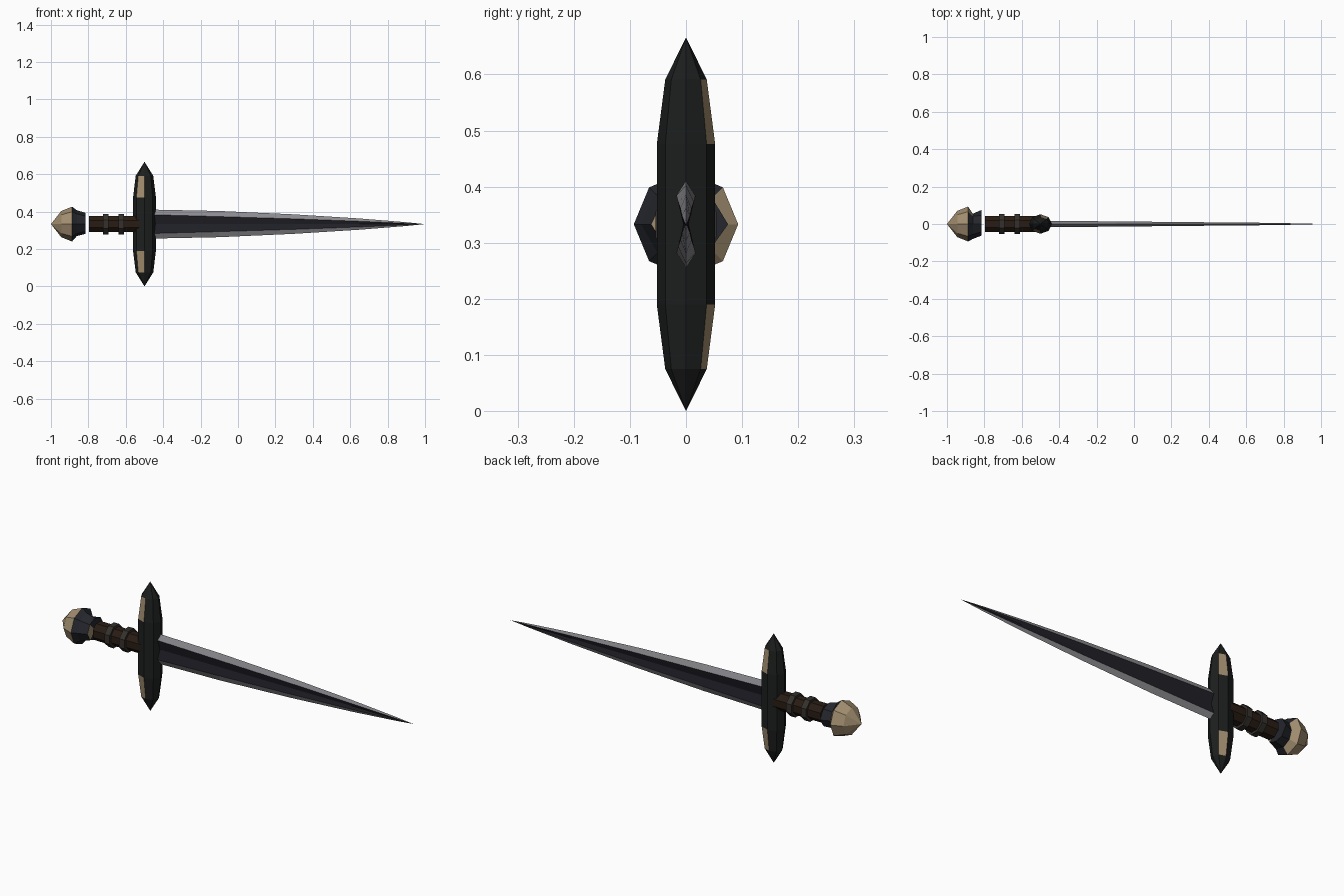
import bpy, bmesh, math

if "Cube" in bpy.data.objects:
    bpy.data.objects.remove(bpy.data.objects["Cube"])

CZ = 0.333  # height of the sword's long axis


def material(name, rgb):
    m = bpy.data.materials.new(name)
    m.diffuse_color = (*rgb, 1)
    m.use_nodes = True
    m.node_tree.nodes["Principled BSDF"].inputs["Base Color"].default_value = m.diffuse_color
    return m


GOLD = material("pale_gold", (0.36, 0.27, 0.16))
BLACK = material("black_iron", (0.012, 0.013, 0.013))
NAVY = material("dark_collar", (0.018, 0.02, 0.026))
STEEL = material("edge_steel", (0.26, 0.26, 0.28))
DARK = material("blade_core", (0.014, 0.014, 0.02))
WOOD = material("grip_wood", (0.022, 0.012, 0.007))
BAND = material("grip_band", (0.035, 0.03, 0.025))


def loft(name, rings, mats, pick=None):
    """Skin a list of rings; a one-point ring makes a tip. pick(ring, side) -> material slot."""
    bm = bmesh.new()
    vs = [[bm.verts.new(p) for p in r] for r in rings]
    n = max(len(r) for r in rings)
    for i in range(len(vs) - 1):
        a, b = vs[i], vs[i + 1]
        for j in range(n):
            k = (j + 1) % n
            if len(a) == 1:
                f = bm.faces.new((a[0], b[j], b[k]))
            elif len(b) == 1:
                f = bm.faces.new((a[j], a[k], b[0]))
            else:
                f = bm.faces.new((a[j], a[k], b[k], b[j]))
            f.material_index = pick(i, j) if pick else 0
    for r in (vs[0], vs[-1]):
        if len(r) > 1:
            bm.faces.new(r)
    bmesh.ops.recalc_face_normals(bm, faces=bm.faces)
    me = bpy.data.meshes.new(name)
    bm.to_mesh(me)
    bm.free()
    for m in mats:
        me.materials.append(m)
    ob = bpy.data.objects.new(name, me)
    bpy.context.collection.objects.link(ob)
    return ob


def ring_x(x, r, n=8, turn=0.0):
    """Ring around the long axis; r is a number or one radius per corner."""
    rs = r if isinstance(r, (list, tuple)) else [r] * n
    return [(x, rs[j] * math.cos(turn + math.tau * j / n),
             CZ + rs[j] * math.sin(turn + math.tau * j / n)) for j in range(n)]


# blade: bevelled edges and a shallow fuller on both faces
def blade_ring(x, w, core, t):
    return [(x, y, CZ + z) for y, z in
            ((0, w), (t, core), (t * 0.3, 0), (t, -core),
             (0, -w), (-t, -core), (-t * 0.3, 0), (-t, core))]


blade = [blade_ring(*s) for s in (
    (-0.49, 0.078, 0.051, 0.017), (-0.1, 0.070, 0.040, 0.014),
    (0.3, 0.052, 0.028, 0.010), (0.65, 0.030, 0.015, 0.007),
    (0.9, 0.010, 0.004, 0.003))]
loft("blade", blade + [[(1.0, 0, CZ)]], [STEEL, DARK],
     lambda i, j: 0 if j in (0, 3, 4, 7) else 1)


# crossguard: eight-sided tapered bar with pale inlays on one front and one back facet
def guard_ring(z, rx, ry):
    return [(-0.5 + rx * math.cos(math.tau * j / 8), ry * math.sin(math.tau * j / 8), z)
            for j in range(8)]


half = ((0.075, 0.047, 0.037), (0.19, 0.061, 0.052))
guard = [[(-0.5, 0, 0)]]
guard += [guard_ring(z, a, b) for z, a, b in half]
guard += [guard_ring(2 * CZ - z, a, b) for z, a, b in reversed(half)]
guard += [[(-0.5, 0, 2 * CZ)]]
loft("crossguard", guard, [BLACK, GOLD],
     lambda i, j: 1 if i in (1, 3) and j in (1, 5) else 0)

# grip and its two raised bands
T = math.pi / 8
loft("grip", [ring_x(-0.797, 0.047, turn=T), ring_x(-0.5, 0.047, turn=T)], [WOOD])
for k, x in enumerate((-0.708, -0.624)):
    loft(f"grip_band_{k + 1}", [ring_x(x - 0.015, 0.059, turn=T),
                                ring_x(x + 0.015, 0.059, turn=T)], [BAND])

# pommel: faceted cap with an uneven flared collar
neck = [0.055, 0.058, 0.074, 0.078, 0.08, 0.072, 0.064, 0.058]
lip = [0.075, 0.066, 0.060, 0.060, 0.062, 0.055, 0.052, 0.062]


def pommel_colour(i, j):
    if i < 2:
        return 0
    if i == 2:
        return 0 if j in (0, 6, 7) else 1
    if i == 3:
        return 1
    return 0 if j in (3, 4) else 1


loft("pommel", [[(-1.0, 0, CZ)], ring_x(-0.945, 0.070), ring_x(-0.887, 0.093),
                ring_x(-0.862, neck), ring_x(-0.815, lip), [(-0.815, 0, CZ)]],
     [GOLD, NAVY], pommel_colour)
